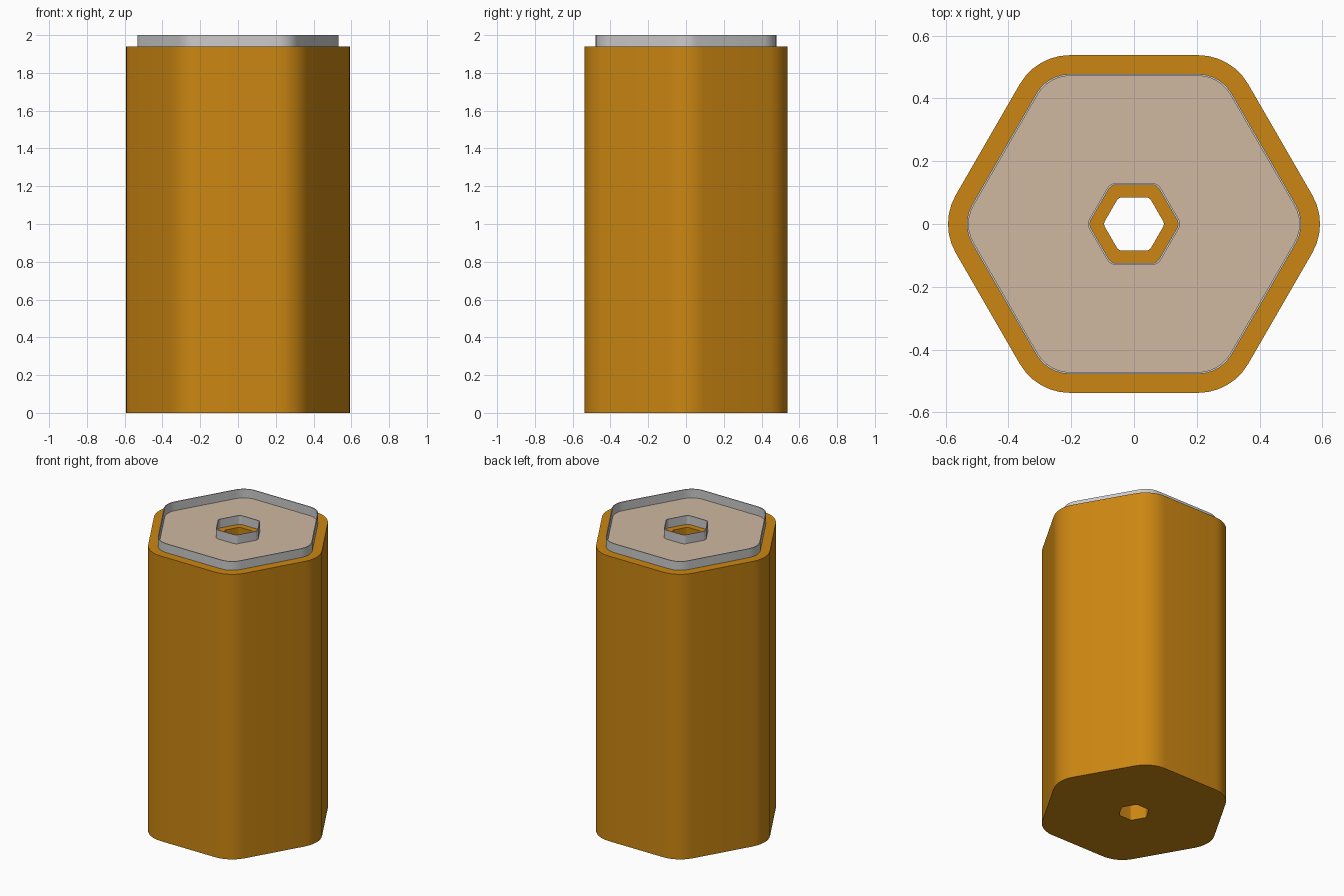
import bpy, bmesh
from math import radians, cos, sin

if "Cube" in bpy.data.objects:
    bpy.data.objects.remove(bpy.data.objects["Cube"])

SEG = 6  # arc steps per rounded hexagon corner


def material(name, rgb):
    m = bpy.data.materials.new(name)
    m.diffuse_color = (*rgb, 1)
    m.use_nodes = True
    m.node_tree.nodes["Principled BSDF"].inputs["Base Color"].default_value = m.diffuse_color
    return m


def hex_loop(bm, apothem, r, z):
    """Rounded hexagon with corners on the x axis."""
    d = (apothem - r) / cos(radians(30))
    pts = []
    for k in range(6):
        c = radians(60 * k)
        for i in range(SEG + 1):
            a = c + radians(-30 + 60 * i / SEG)
            pts.append(bm.verts.new((d * cos(c) + r * cos(a), d * sin(c) + r * sin(a), z)))
    return pts


def hex_sweep(name, profile, mat=None):
    """Closed (size, z) profile carried round the hexagon."""
    bm = bmesh.new()
    loops = [hex_loop(bm, *size, z) for size, z in profile]
    n = len(loops[0])
    for j, a in enumerate(loops):
        b = loops[(j + 1) % len(loops)]
        for i in range(n):
            k = (i + 1) % n
            bm.faces.new((a[i], a[k], b[k], b[i]))
    bmesh.ops.recalc_face_normals(bm, faces=bm.faces)
    me = bpy.data.meshes.new(name)
    bm.to_mesh(me)
    bm.free()
    ob = bpy.data.objects.new(name, me)
    bpy.context.collection.objects.link(ob)
    if mat:
        me.materials.append(mat)
    bpy.ops.object.select_all(action='DESELECT')
    ob.select_set(True)
    bpy.context.view_layer.objects.active = ob
    bpy.ops.object.shade_smooth_by_angle(angle=radians(30))
    return ob


def ring(name, outer, inner, z0, z1, mat=None):
    return hex_sweep(name, [(outer, z0), (outer, z1), (inner, z1), (inner, z0)], mat)


orange = material("orange", (0.60, 0.24, 0.006))
beige = material("beige", (0.62, 0.48, 0.35))

# (apothem, corner radius) of each nested hexagon
SHELL, LINER_OUT, LINER_IN = (0.538, 0.184), (0.478, 0.124), (0.472, 0.118)
TUBE_OUT, TUBE_IN, HOLE = (0.131, 0.034), (0.125, 0.028), (0.085, 0.02)
FLOOR, RIM, TOP = 0.06, 1.94, 2.0

# Outer casing, floor and hollow core in one piece
hex_sweep("casing", [(SHELL, 0), (SHELL, RIM), (LINER_OUT, RIM), (LINER_OUT, FLOOR),
                     (TUBE_IN, FLOOR), (TUBE_IN, RIM), (HOLE, RIM), (HOLE, 0)], orange)

# Thin grey liners standing proud of the casing
ring("outer_liner", LINER_OUT, LINER_IN, FLOOR, TOP)
ring("inner_liner", TUBE_OUT, TUBE_IN, FLOOR, TOP)

# Filling between the liners
ring("filling", LINER_IN, TUBE_OUT, FLOOR, RIM, beige)
